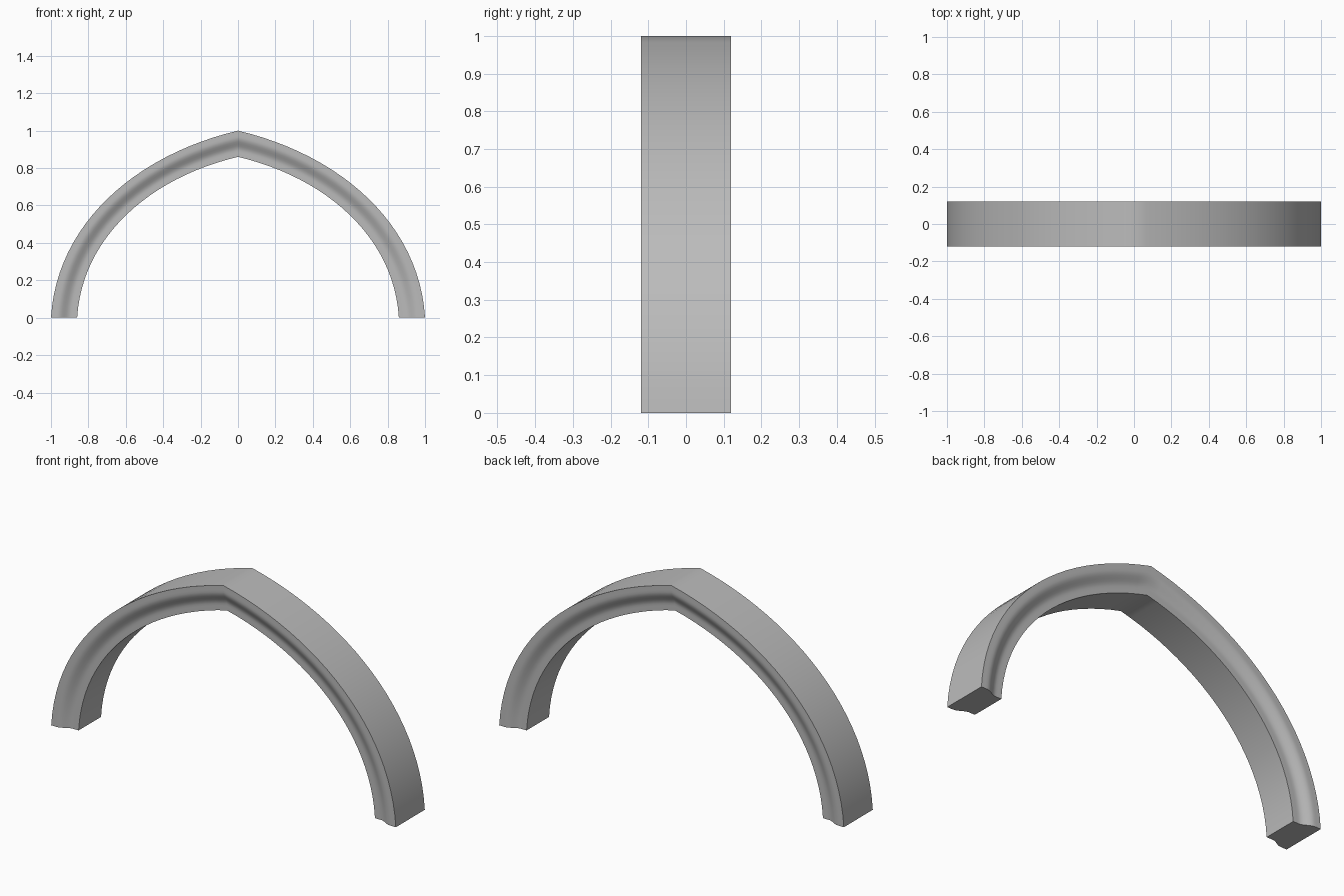
import bpy, bmesh, math
from mathutils import Vector
from mathutils.geometry import interpolate_bezier

if "Cube" in bpy.data.objects:
    bpy.data.objects.remove(bpy.data.objects["Cube"])

stone = bpy.data.materials.new("grey stone")
stone.use_nodes = True
stone.diffuse_color = (0.5, 0.5, 0.5, 1)
stone.node_tree.nodes["Principled BSDF"].inputs["Base Color"].default_value = (0.5, 0.5, 0.5, 1)

# Pointed arch path, one half mirrored about the apex
half = interpolate_bezier(Vector((1, 0, 0)), Vector((0.97, 0, 0.5)),
                          Vector((0.55, 0, 0.87)), Vector((0, 0, 1)), 25)
path = half + [Vector((-p.x, 0, p.z)) for p in reversed(half[:-1])]

# Moulded cross-section: (fraction from outer to inner edge, half depth)
OUTER, INNER, THICK = 0.12, 0.093, 0.14
STEPS = 12
front = []
for i in range(STEPS + 1):
    f = i / STEPS
    t = min(max((f - 0.25) / 0.5, 0), 1)
    front.append((f, OUTER + (INNER - OUTER) * t * t * (3 - 2 * t)))
section = [(f, -d) for f, d in front] + [(f, d) for f, d in reversed(front)]

# Sweep the section along the arch
bm = bmesh.new()
rings = []
for p in path:
    rings.append([bm.verts.new((p.x * (1 - THICK * f), y, p.z * (1 - THICK * f)))
                  for f, y in section])
n = len(section)
for a, b in zip(rings, rings[1:]):
    for i in range(n):
        j = (i + 1) % n
        bm.faces.new((a[i], a[j], b[j], b[i]))
bm.faces.new(rings[0])
bm.faces.new(rings[-1])
bmesh.ops.recalc_face_normals(bm, faces=bm.faces)

mesh = bpy.data.meshes.new("pointed_arch")
bm.to_mesh(mesh)
bm.free()
mesh.materials.append(stone)
arch = bpy.data.objects.new("pointed_arch", mesh)
bpy.context.collection.objects.link(arch)
bpy.context.view_layer.objects.active = arch
arch.select_set(True)
bpy.ops.object.shade_smooth_by_angle(angle=math.radians(40))
